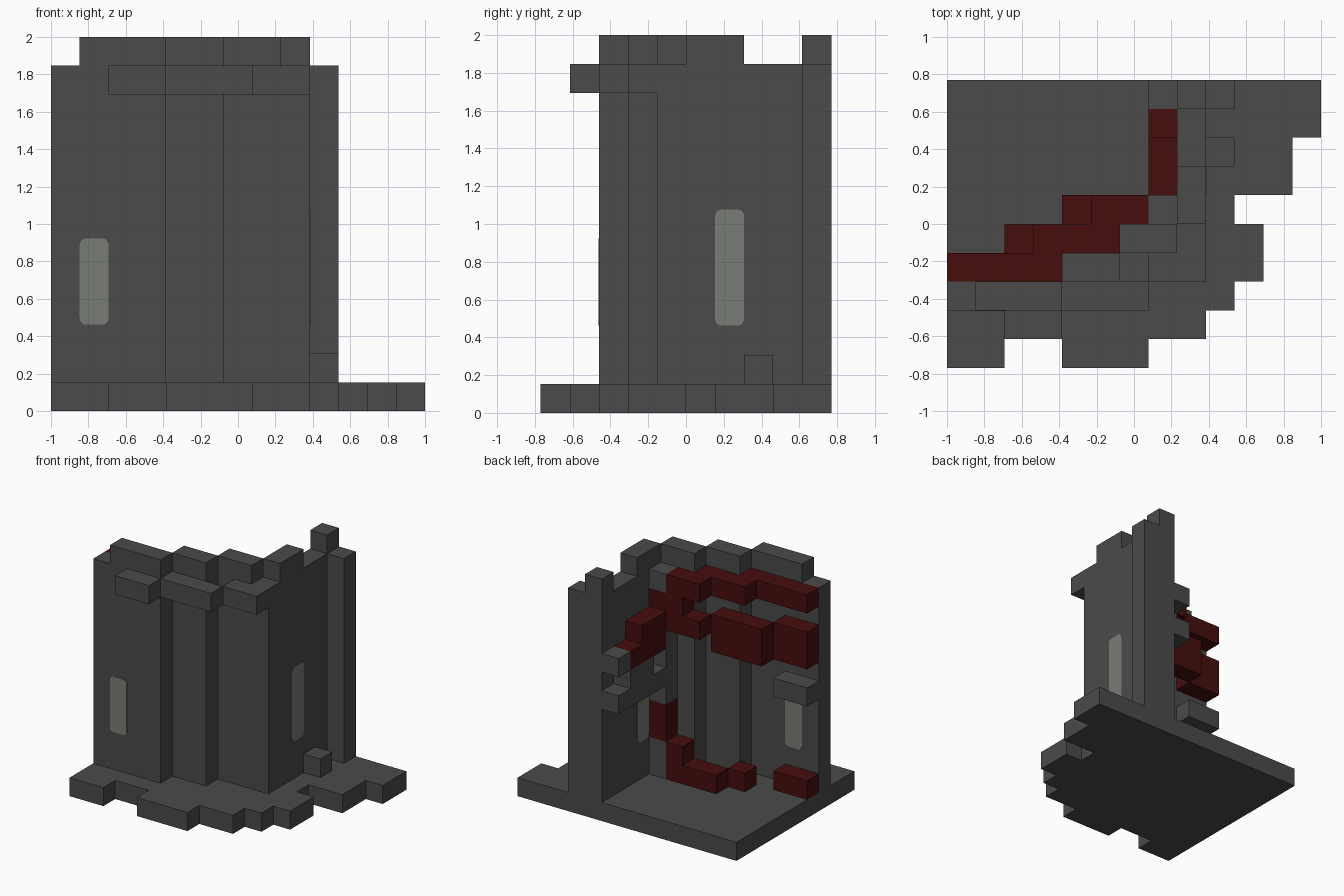
import bpy
import bmesh

default = bpy.data.objects.get("Cube")
if default:
    bpy.data.objects.remove(default, do_unlink=True)

U = 2 / 13  # side of one block


def make_material(name, rgb):
    m = bpy.data.materials.new(name)
    m.use_nodes = True
    m.diffuse_color = (*rgb, 1)
    bsdf = m.node_tree.nodes["Principled BSDF"]
    bsdf.inputs["Base Color"].default_value = (*rgb, 1)
    bsdf.inputs["Roughness"].default_value = 0.9
    return m


STONE = make_material("dark grey stone", (0.069, 0.069, 0.069))
RED = make_material("dark red", (0.061, 0.004, 0.004))
GLASS = make_material("pale grey glass", (0.19, 0.2, 0.18))


def finish(name, bm, material):
    mesh = bpy.data.meshes.new(name)
    bm.to_mesh(mesh)
    bm.free()
    mesh.materials.append(material)
    obj = bpy.data.objects.new(name, mesh)
    bpy.context.collection.objects.link(obj)
    return obj


def add_box(bm, x, y, z, grow=(0, 0, 0)):
    """Box spanning block edges (start, end) on each axis."""
    made = bmesh.ops.create_cube(bm, size=1)["verts"]
    for v in made:
        for i, (span, shift, g) in enumerate(zip((x, y, z), (6.5, 5, 0), grow)):
            edge = span[1] if v.co[i] > 0 else span[0]
            v.co[i] = (edge - shift) * U + (g if v.co[i] > 0 else -g)


def blocks(name, material, *boxes):
    bm = bmesh.new()
    for box in boxes:
        add_box(bm, *box)
    return finish(name, bm, material)


def window(name, x, y, z, axis):
    """Rounded pane set through the wall, just proud of both sides."""
    bm = bmesh.new()
    grow = [0, 0, 0]
    grow[axis] = 0.003
    add_box(bm, x, y, z, grow)
    across = [e for e in bm.edges
              if abs((e.verts[0].co - e.verts[1].co).normalized()[axis]) > 0.9]
    bmesh.ops.bevel(bm, geom=across, offset=0.035, segments=4,
                    profile=0.5, affect='EDGES')
    finish(name, bm, GLASS)


# Ragged floor slab: rows from front to back
rows = [(0, 1, 2), (1, 2, 9), (2, 3, 10), (3, 5, 11),
        (5, 6, 10), (6, 8, 12), (8, 10, 13)]
blocks("floor_slab", STONE, ((4, 7), (0, 1), (0, 1)),
       *[((0, end), (a, b), (0, 1)) for a, b, end in rows])
blocks("loose_block", STONE, ((9, 10), (7, 8), (1, 2)))

# Stepped front wall and side wall
blocks("front_wall", STONE,
       ((0, 4), (2, 3), (1, 12)),
       ((4, 6), (3, 4), (1, 12)),
       ((6, 9), (4, 5), (1, 12)))
blocks("side_wall", STONE, ((8, 9), (5, 9), (1, 12)))
blocks("back_post", STONE,
       ((8, 10), (9, 10), (1, 12)),
       ((8, 9), (9, 10), (12, 13)))

# Parapet on the wall tops and ledge under it
blocks("parapet", STONE,
       ((1, 4), (2, 3), (12, 13)),
       ((4, 6), (3, 4), (12, 13)),
       ((6, 8), (4, 5), (12, 13)),
       ((8, 9), (5, 7), (12, 13)))
blocks("outer_ledge", STONE,
       ((2, 4), (1, 2), (11, 12)),
       ((4, 7), (2, 3), (11, 12)),
       ((7, 9), (3, 4), (11, 12)))

# Inner corner pillar, grey with red bands
corner = ((7, 8), (5, 6))
blocks("corner_pillar", STONE,
       *[(*corner, z) for z in ((1, 3), (5, 10), (11, 12))])
blocks("corner_pillar_bands", RED,
       *[(*corner, z) for z in ((3, 5), (10, 11))])

# Broken inner floor remains
blocks("inner_ledges", STONE,
       ((0, 2), (3, 4), (6, 7)),
       ((7, 8), (6, 10), (6, 7)),
       ((7, 8), (7, 9), (7, 8)),
       ((7, 8), (9, 10), (8, 9)))

# Red growth hugging the inside of the walls
blocks("red_top_band", RED,
       ((0, 4), (3, 4), (11, 12)),
       ((3, 6), (4, 5), (11, 12)),
       ((5, 7), (5, 6), (11, 12)))
blocks("red_middle_band", RED,
       ((0, 2), (3, 4), (8, 10)),
       ((2, 5), (4, 5), (8, 10)),
       ((5, 7), (5, 6), (9, 10)),
       ((6, 7), (5, 6), (10, 11)))
blocks("red_side_steps", RED,
       ((7, 8), (6, 8), (8, 10)),
       ((7, 8), (8, 9), (8, 9)))
blocks("red_floor_band", RED,
       ((0, 2), (3, 4), (1, 2)),
       ((3, 4), (4, 5), (1, 2)),
       ((4, 7), (5, 6), (1, 2)),
       ((6, 7), (5, 6), (2, 3)))

# Windows
window("front_window", (1, 2), (2, 3), (3, 6), 1)
window("side_window", (8, 9), (6, 7), (3, 7), 0)
